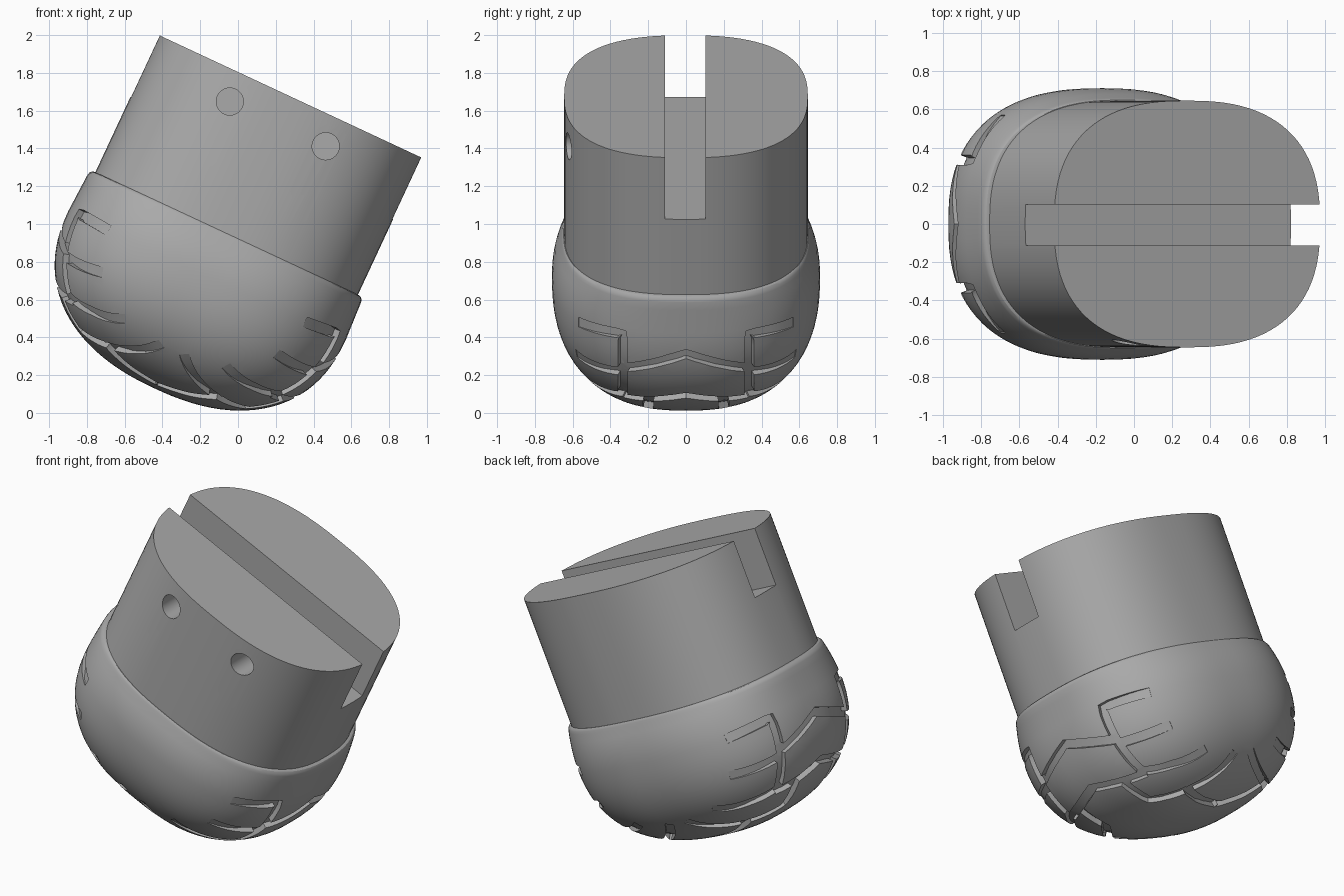
import bpy, bmesh
from math import sin, cos, pi, radians
from mathutils import Matrix, Vector
from mathutils.bvhtree import BVHTree

if "Cube" in bpy.data.objects:
    bpy.data.objects.remove(bpy.data.objects["Cube"])

# Tilted frame whose origin is the centre of the boot rim
FRAME = Matrix.Translation((-0.06, 0, 0.95)) @ Matrix.Rotation(radians(25), 4, 'Y')
SEG = 96

grey = bpy.data.materials.new("neutral_grey")
grey.use_nodes = True
grey.diffuse_color = (0.4, 0.4, 0.4, 1)
grey.node_tree.nodes["Principled BSDF"].inputs["Base Color"].default_value = (0.4, 0.4, 0.4, 1)


def power(v, e):
    return (1 if v >= 0 else -1) * abs(v) ** e


def ring(bm, a, b, z):
    """Rounded oval ring with half sizes a and b."""
    pts = [(2 * pi * i / SEG) for i in range(SEG)]
    return [bm.verts.new((a * power(cos(t), 0.8), b * power(sin(t), 0.8), z)) for t in pts]


def loft(sections):
    """Closed solid through a stack of (a, b, z) ovals, listed top down."""
    bm = bmesh.new()
    rings = [ring(bm, *s) for s in sections]
    for up, low in zip(rings, rings[1:]):
        for i in range(SEG):
            j = (i + 1) % SEG
            bm.faces.new((up[i], low[i], low[j], up[j]))
    bm.faces.new(rings[0])
    bm.faces.new(rings[-1][::-1])
    bmesh.ops.recalc_face_normals(bm, faces=bm.faces)
    return bm


def to_object(bm, name):
    me = bpy.data.meshes.new(name)
    bm.to_mesh(me)
    me.materials.append(grey)
    ob = bpy.data.objects.new(name, me)
    bpy.context.collection.objects.link(ob)
    return ob


def cut(ob, cutter):
    """Subtract the cutter and remove it."""
    mod = ob.modifiers.new("cut", 'BOOLEAN')
    mod.operation, mod.solver, mod.object = 'DIFFERENCE', 'EXACT', cutter
    mod.use_self = True
    dg = bpy.context.evaluated_depsgraph_get()
    me = bpy.data.meshes.new_from_object(ob.evaluated_get(dg))
    ob.modifiers.clear()
    ob.data = me
    bpy.data.objects.remove(cutter)


def finish(ob, angle=30):
    ob.matrix_world = FRAME
    bpy.ops.object.select_all(action='DESELECT')
    ob.select_set(True)
    bpy.context.view_layer.objects.active = ob
    bpy.ops.object.shade_smooth_by_angle(angle=radians(angle))


# Shaft with a full-length slot and two front pin holes
shaft = to_object(loft([(0.767, 0.645, 0.8), (0.767, 0.645, -0.1)]), "shaft")
bm = bmesh.new()
bmesh.ops.create_cube(bm, size=1, matrix=Matrix.Translation((0, -0.005, 0.94))
                      @ Matrix.Diagonal((2, 0.215, 1, 1)))
cut(shaft, to_object(bm, "slot_cutter"))
for x in (-0.28, 0.28):
    bm = bmesh.new()
    bmesh.ops.create_cone(bm, cap_ends=True, segments=32, radius1=0.072, radius2=0.072, depth=1,
                          matrix=Matrix.Translation((x, -0.5, 0.64)) @ Matrix.Rotation(pi / 2, 4, 'X'))
    cut(shaft, to_object(bm, "hole_cutter"))
finish(shaft)

# Boot: rounded rim, gently bulging wall, bowl-shaped sole
sections = [(0.772, 0.648, 0.0), (0.785, 0.652, -0.004), (0.795, 0.657, -0.015), (0.799, 0.662, -0.03)]
for k in range(1, 5):
    u = k / 5
    sections.append((0.799 + 0.011 * u, 0.662 + 0.048 * (1 - (1 - u) ** 2), -0.03 - 0.22 * u))
for k in range(25):
    t = pi / 2 * k / 24.3
    r = cos(t) ** (2 / 2.3)
    sections.append((0.81 * r, 0.71 * r, -0.25 - 0.655 * sin(t) ** (2 / 2.3)))
bm = loft(sections)
surface = BVHTree.FromBMesh(bm)
boot = to_object(bm, "boot")


def on_boot(angle, y):
    """Surface point and normal at an angle around the sole, 0 is straight down."""
    a = radians(angle)
    hit, normal, _, _ = surface.ray_cast(Vector((0, y, -0.3)), Vector((sin(a), 0, -cos(a))))
    return hit, normal


def groove(bm, path, width=0.055, depth=0.035):
    """Sunken channel along (angle, y) points, fading out towards the sides."""
    samples = []
    for (a0, y0), (a1, y1) in zip(path, path[1:]):
        for k in range(6):
            samples.append((a0 + (a1 - a0) * k / 6, y0 + (y1 - y0) * k / 6))
    samples.append(path[-1])
    hits = [on_boot(*s) for s in samples]
    rows = []
    for i, (p, n) in enumerate(hits):
        way = hits[min(i + 1, len(hits) - 1)][0] - hits[max(i - 1, 0)][0]
        side = way.cross(n).normalized() * width / 2
        fade = min(1, max(0.04, (0.6 - abs(samples[i][1])) / 0.2))
        top, low = p + n * 0.03, p - n * depth * fade
        rows.append([bm.verts.new(v) for v in (top - side, top + side, low + side, low - side)])
    faces = [bm.faces.new(rows[0]), bm.faces.new(rows[-1][::-1])]
    for r0, r1 in zip(rows, rows[1:]):
        for i in range(4):
            j = (i + 1) % 4
            faces.append(bm.faces.new((r0[i], r1[i], r1[j], r0[j])))
    bmesh.ops.recalc_face_normals(bm, faces=faces)


# Tread grooves, mirrored end to end and side to side
bm = bmesh.new()
for end in (1, -1):
    for peak, foot in ((88, 79), (66, 58)):
        groove(bm, [(end * foot, -0.34), (end * peak, 0), (end * foot, 0.34)])
    for side in (1, -1):
        for path in ([(95, 0.57), (95, 0.335), (76, 0.335), (57, 0.335)],
                     [(77, 0.335), (72, 0.58)],
                     [(60, 0.335), (52, 0.46), (41, 0.58)],
                     [(0, 0.25), (18, 0.3), (33, 0.36), (22, 0.47), (10, 0.58)],
                     [(33, 0.36), (45, 0.2), (60, 0.2)]):
            groove(bm, [(end * a, side * y) for a, y in path])
cut(boot, to_object(bm, "tread_cutter"))
finish(boot)
